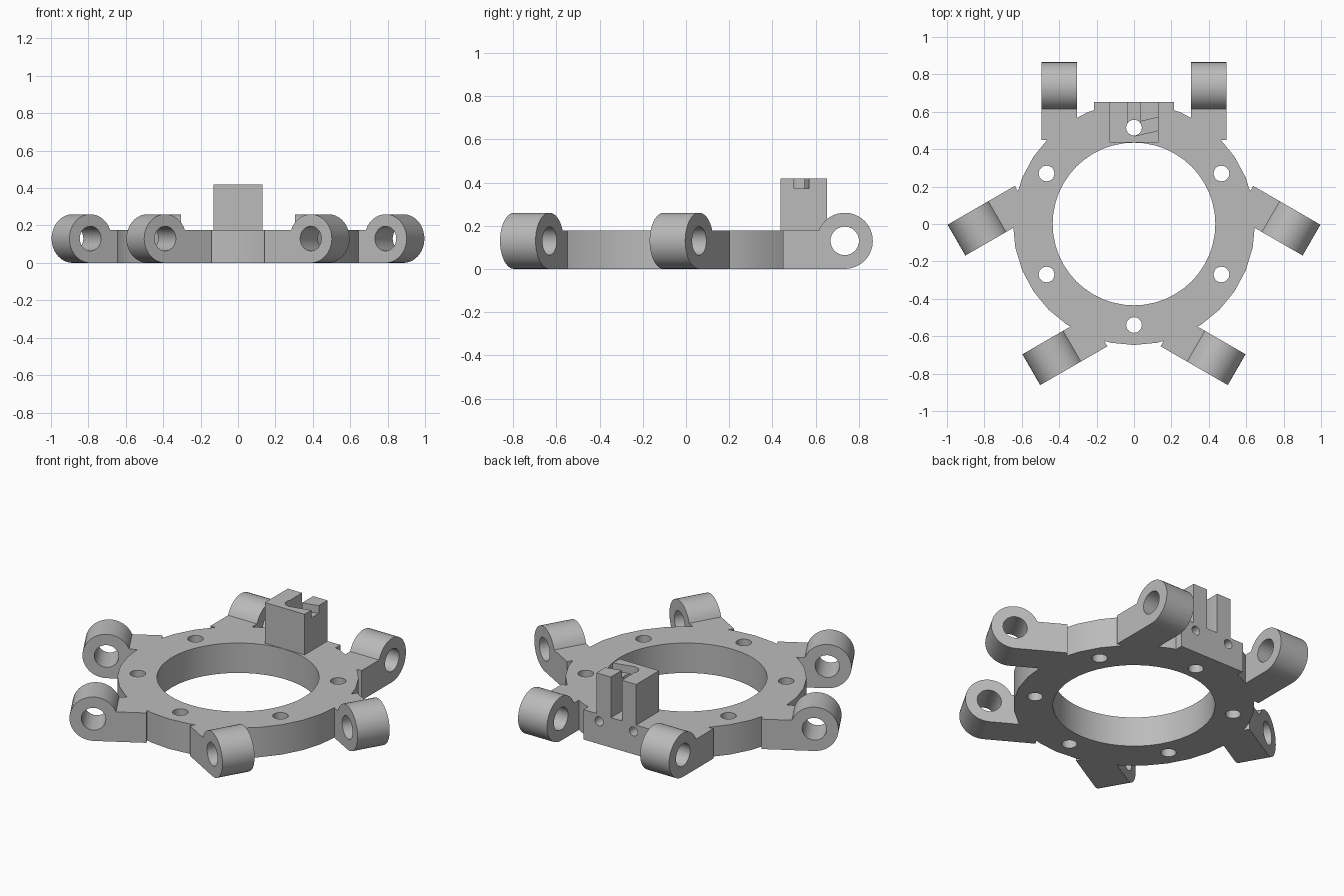
import bpy, bmesh
from math import radians, sin, cos, tau
from mathutils import Matrix, Vector

cube = bpy.data.objects.get("Cube")
if cube:
    bpy.data.objects.remove(cube, do_unlink=True)

grey = bpy.data.materials.new("plain_grey")
grey.use_nodes = True
grey.diffuse_color = (0.5, 0.5, 0.5, 1)
grey.node_tree.nodes["Principled BSDF"].inputs["Base Color"].default_value = (0.5, 0.5, 0.5, 1)

RING_H, PIVOT_Y, PIVOT_Z, LUG_R = 0.177, 0.735, 0.13, 0.13
# maps a flat (y, z) profile so that it is extruded along x
ALONG_X = Matrix(((0, 0, 1, 0), (1, 0, 0, 0), (0, 1, 0, 0), (0, 0, 0, 1)))


def prism(name, points, low, high, matrix=Matrix()):
    """Extrude a 2D outline between two heights, then place it."""
    bm = bmesh.new()
    face = bm.faces.new([bm.verts.new((x, y, low)) for x, y in points])
    extruded = bmesh.ops.extrude_face_region(bm, geom=[face])["geom"]
    top = [v for v in extruded if isinstance(v, bmesh.types.BMVert)]
    bmesh.ops.translate(bm, verts=top, vec=(0, 0, high - low))
    bmesh.ops.transform(bm, matrix=matrix, verts=bm.verts)
    bmesh.ops.recalc_face_normals(bm, faces=bm.faces)
    mesh = bpy.data.meshes.new(name)
    bm.to_mesh(mesh)
    bm.free()
    mesh.materials.append(grey)
    obj = bpy.data.objects.new(name, mesh)
    bpy.context.scene.collection.objects.link(obj)
    return obj


def circle(radius, sides, x=0, y=0):
    return [(x + radius * cos(tau * i / sides), y + radius * sin(tau * i / sides))
            for i in range(sides)]


def box(x0, x1, y0, y1):
    return [(x0, y0), (x1, y0), (x1, y1), (x0, y1)]


def combine(target, tool, operation):
    tool.hide_render = True
    mod = target.modifiers.new(tool.name, "BOOLEAN")
    mod.operation, mod.solver, mod.object = operation, "EXACT", tool
    bpy.context.view_layer.objects.active = target
    bpy.ops.object.modifier_apply(modifier=mod.name)
    bpy.data.objects.remove(tool, do_unlink=True)


# main ring
ring = prism("mounting_ring", circle(0.647, 32), 0, RING_H)

# hinge lug side profile: flat arm ending in a round barrel
arc = [radians(-90 + 248.8 * i / 28) for i in range(29)]
lug_profile = [(0.45, 0)]
lug_profile += [(PIVOT_Y + LUG_R * cos(a), PIVOT_Z + LUG_R * sin(a)) for a in arc]
lug_profile += [(0.45, RING_H)]

# three pairs of lugs around the ring
placements = [(Matrix.Rotation(radians(turn), 4, "Z") @ ALONG_X, low)
              for turn in (0, 120, 240) for low in (-0.495, 0.305)]
for place, low in placements:
    combine(ring, prism("hinge_lug", lug_profile, low, low + 0.19, place), "UNION")

# rear foot and upright bracket
combine(ring, prism("rear_foot", box(-0.215, 0.215, 0.5, 0.652), 0, RING_H), "UNION")
combine(ring, prism("bracket", box(-0.13, 0.13, 0.437, 0.652), 0.05, 0.418), "UNION")

# central bore, kept below the bracket
combine(ring, prism("bore", circle(0.435, 48), -0.1, RING_H + 0.001), "DIFFERENCE")

# pivot holes through the lugs
for place, low in placements:
    hole = prism("pivot_hole", circle(0.066, 28, PIVOT_Y, PIVOT_Z), low - 0.01, low + 0.2, place)
    combine(ring, hole, "DIFFERENCE")

# six bolt holes
for i in range(6):
    spot = Matrix.Rotation(radians(30 + 60 * i), 4, "Z") @ Vector((0.54 if i != 1 else 0.515, 0, 0))
    combine(ring, prism("bolt_hole", circle(0.042, 20, spot.x, spot.y), -0.1, 0.6), "DIFFERENCE")

# bracket slot open to the rear, and the shallow slanted wire channel
combine(ring, prism("rear_slot", box(-0.036, 0.036, 0.515, 0.7), RING_H, 0.6), "DIFFERENCE")
channel = [(0, 0.47), (0.16, 0.507), (0.16, 0.577), (0, 0.54)]
combine(ring, prism("wire_channel", channel, 0.372, 0.6), "DIFFERENCE")

# two blind screw holes in the rear face
to_rear = Matrix.Rotation(radians(90), 4, "X")
for x in (-0.113, 0.113):
    combine(ring, prism("screw_hole", circle(0.027, 16, x, 0.135), -0.7, -0.53, to_rear), "DIFFERENCE")

# single colour and smooth curved walls with crisp edges
ring.data.materials.clear()
ring.data.materials.append(grey)
for poly in ring.data.polygons:
    poly.material_index = 0
bpy.ops.object.select_all(action="DESELECT")
ring.select_set(True)
bpy.context.view_layer.objects.active = ring
bpy.ops.object.shade_smooth_by_angle(angle=radians(30))
